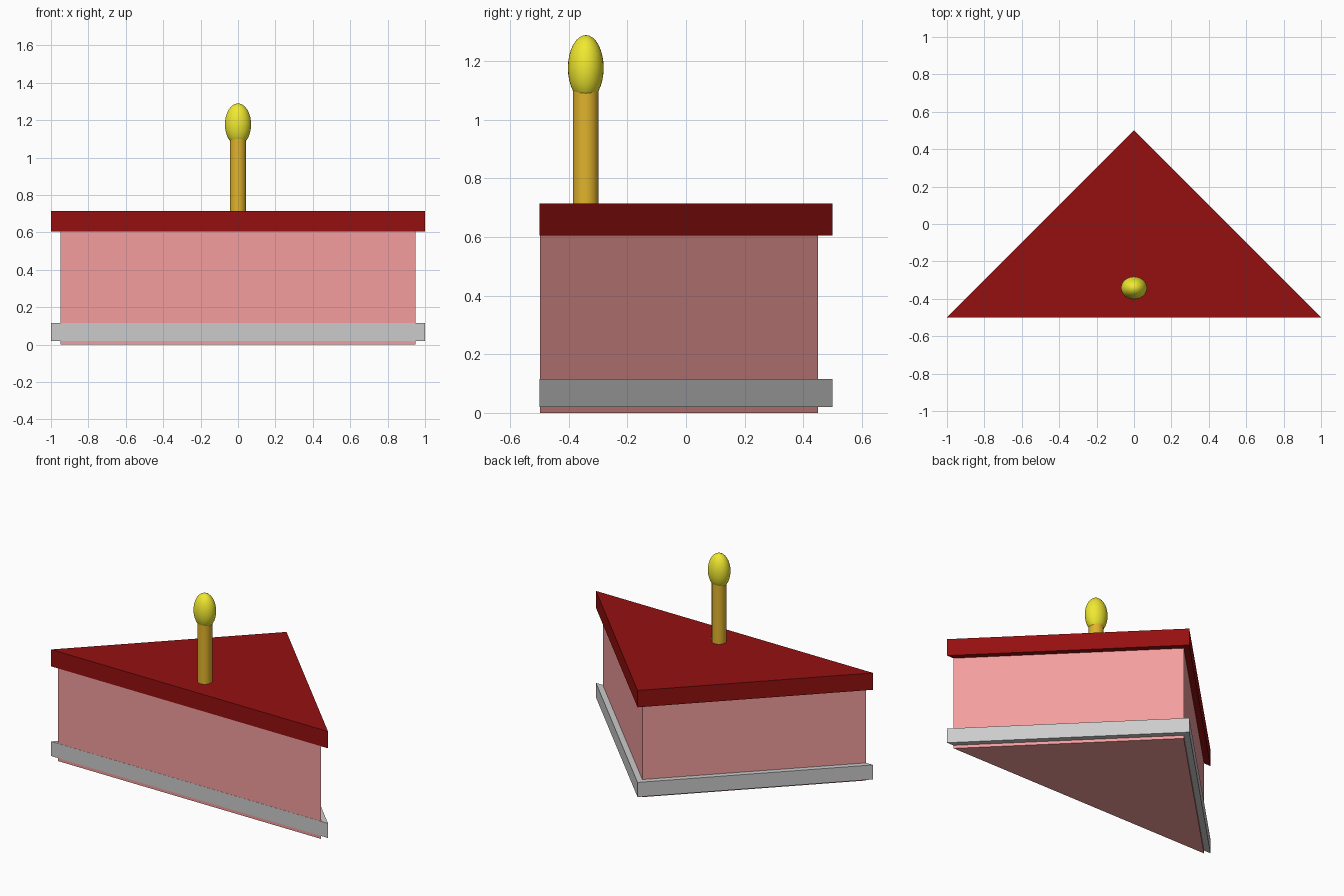
import bpy, bmesh

if "Cube" in bpy.data.objects:
    bpy.data.objects.remove(bpy.data.objects["Cube"])


def paint(obj, name, color):
    mat = bpy.data.materials.new(name)
    mat.diffuse_color = (*color, 1)
    mat.use_nodes = True
    mat.node_tree.nodes["Principled BSDF"].inputs["Base Color"].default_value = mat.diffuse_color
    obj.data.materials.append(mat)


def wedge(name, half_width, front, apex, z0, z1):
    """Triangular slab with its wide side at the front and its point at the back."""
    bm = bmesh.new()
    outline = [(-half_width, front), (half_width, front), (0, apex)]
    face = bm.faces.new([bm.verts.new((x, y, z0)) for x, y in outline])
    ext = bmesh.ops.extrude_face_region(bm, geom=[face])
    top = [v for v in ext["geom"] if isinstance(v, bmesh.types.BMVert)]
    bmesh.ops.translate(bm, verts=top, vec=(0, 0, z1 - z0))
    bmesh.ops.recalc_face_normals(bm, faces=bm.faces)
    mesh = bpy.data.meshes.new(name)
    bm.to_mesh(mesh)
    bm.free()
    obj = bpy.data.objects.new(name, mesh)
    bpy.context.collection.objects.link(obj)
    return obj


# Cake slice: sponge, overhanging icing and the band near the base
sponge = wedge("sponge", 0.95, -0.499, 0.45, 0, 0.605)
paint(sponge, "pink", (0.91, 0.34, 0.34))
icing = wedge("icing", 1.0, -0.5, 0.5, 0.605, 0.715)
paint(icing, "dark_red", (0.30, 0.005, 0.005))
wedge("base_band", 1.0, -0.5, 0.5, 0.02, 0.115)

# Candle
CANDLE_Y = -0.342
z0, z1 = 0.70, 1.10
bpy.ops.mesh.primitive_cylinder_add(vertices=32, radius=0.044, depth=z1 - z0,
                                    location=(0, CANDLE_Y, (z0 + z1) / 2))
candle = bpy.context.object
candle.name = "candle"
bpy.ops.object.shade_smooth_by_angle()
paint(candle, "wax_orange", (0.75, 0.45, 0.025))

# Flame: stretched ball, slightly flattened front to back
bpy.ops.mesh.primitive_uv_sphere_add(segments=32, ring_count=16, radius=1,
                                     location=(0, CANDLE_Y, 1.177))
flame = bpy.context.object
flame.name = "flame"
flame.scale = (0.07, 0.061, 0.112)
bpy.ops.object.transform_apply(location=False, rotation=False, scale=True)
bpy.ops.object.shade_smooth()
paint(flame, "flame_yellow", (0.87, 0.81, 0.03))
